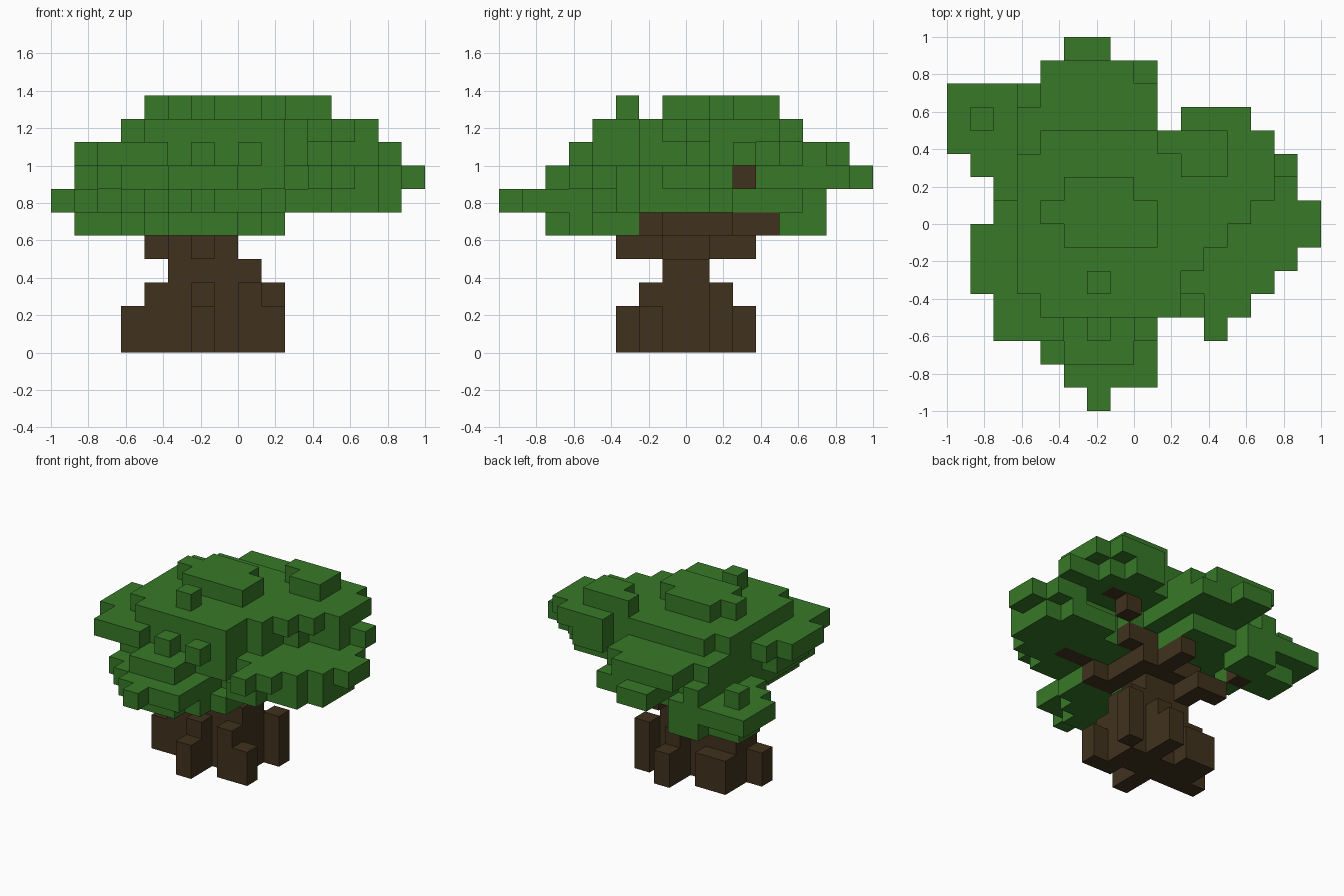
import bpy
import bmesh
from mathutils import Vector

UNIT = 0.125  # edge of one block

default = bpy.data.objects.get("Cube")
if default:
    bpy.data.objects.remove(default, do_unlink=True)


def make_material(name, rgb):
    material = bpy.data.materials.new(name)
    material.use_nodes = True
    colour = (*rgb, 1)
    material.diffuse_color = colour
    shader = material.node_tree.nodes["Principled BSDF"]
    shader.inputs["Base Color"].default_value = colour
    shader.inputs["Roughness"].default_value = 0.9
    return material


def fill(bottom, top, *rectangles):
    """Blocks of several (x0, x1, y0, y1) rectangles between two levels."""
    return {(x, y, z)
            for x0, x1, y0, y1 in rectangles
            for x in range(x0, x1)
            for y in range(y0, y1)
            for z in range(bottom, top)}


def build_blocks(name, cells, neighbours, material):
    """Outer skin of a set of blocks, with flat areas merged."""
    bm = bmesh.new()
    solid = cells | neighbours
    for cell in cells:
        centre = Vector(cell) + Vector((0.5, 0.5, 0.5))
        for axis in range(3):
            for side in (-1, 1):
                beside = list(cell)
                beside[axis] += side
                if tuple(beside) in solid:
                    continue
                normal, across, along = Vector(), Vector(), Vector()
                normal[axis] = side / 2
                across[(axis + 1) % 3] = side / 2
                along[(axis + 2) % 3] = 1 / 2
                middle = centre + normal
                corners = (middle - across - along, middle + across - along,
                           middle + across + along, middle - across + along)
                bm.faces.new([bm.verts.new(c * UNIT) for c in corners])
    bmesh.ops.remove_doubles(bm, verts=bm.verts[:], dist=UNIT / 100)
    bmesh.ops.dissolve_limit(bm, angle_limit=0.01,
                             verts=bm.verts[:], edges=bm.edges[:])
    mesh = bpy.data.meshes.new(name)
    bm.to_mesh(mesh)
    bm.free()
    mesh.materials.append(material)
    obj = bpy.data.objects.new(name, mesh)
    bpy.context.collection.objects.link(obj)
    return obj


bark = make_material("dark bark brown", (0.051, 0.032, 0.0125))
leaf = make_material("leaf green", (0.038, 0.19, 0.021))

# Trunk core and roots
trunk = fill(0, 4, (-3, 1, -1, 1))
trunk |= fill(0, 3, (-2, -1, -2, -1), (-4, -3, -1, 1), (1, 2, 1, 2),
              (0, 1, -2, -1), (-1, 0, 1, 2))
trunk |= fill(0, 2, (-2, -1, -3, -2), (-1, 0, 2, 3), (-5, -4, -1, 0),
              (1, 2, -2, -1), (-4, -2, 1, 2))

# Branches spreading under and into the crown
branches = fill(4, 5, (-3, 0, -1, 1), (-2, -1, -3, -1), (-3, -2, 1, 3), (-4, -3, 2, 3))
branches |= fill(5, 6, (-3, 1, -1, 2), (0, 2, -2, -1), (-1, 0, 2, 4), (-5, -4, 3, 4))
branches |= fill(6, 7, (0, 2, 1, 2), (2, 4, -2, -1))
branches |= fill(7, 8, (2, 3, 2, 3))
branches |= fill(8, 9, (3, 4, 2, 3))
wood = trunk | branches

# Broad upper slab with a stepped edge
crown = fill(8, 10, (-5, 2, -3, 3), (-4, 2, -4, 4), (2, 4, 4, 5), (2, 3, -2, 4))
crown |= fill(9, 10, (3, 4, -1, 4), (4, 5, 0, 4), (5, 6, 1, 4), (4, 5, 4, 5))
crown |= fill(8, 9, (3, 4, 0, 4), (4, 5, 1, 4), (5, 6, 1, 3))

# Raised caps on the very top
crown |= fill(10, 11, (-3, 0, -1, 2), (0, 1, -1, 1), (-4, -3, 0, 1),
              (-2, -1, -3, -2), (1, 4, 3, 4), (2, 4, 2, 4))

# Left ledge, back ledge and loose tufts around the slab
crown |= fill(8, 9, (-7, -5, -3, 0), (-6, -5, 0, 1), (-6, -3, -5, -3))
crown |= fill(8, 9, (-4, 0, 4, 7), (0, 1, 4, 6), (-5, -4, 3, 5))
tufts = ((-2, -5), (0, -5), (6, 2))
crown |= fill(8, 9, *[(x, x + 1, y, y + 1) for x, y in tufts])

# Middle tier: body, front shelf, back lobe, side wing
crown |= fill(7, 8, (-5, 1, -4, 4), (1, 2, -4, 2), (-6, -5, -3, 0), (-3, 0, -6, -4))
crown |= fill(7, 8, (-5, 1, 3, 5), (-3, 1, 5, 7), (-5, -4, 5, 6),
              (-3, -1, 7, 8), (-7, -6, 4, 5))
crown |= fill(7, 8, (2, 5, -3, 1), (3, 5, -4, -3), (5, 6, -3, 2), (6, 7, -2, 2),
              (7, 8, -1, 1), (3, 4, -5, -4))

# Lower tier: body, front tongue, back corner shelf, side wing
crown |= fill(6, 7, (-5, 1, -3, 2), (-5, -4, -5, -3), (-4, 1, -6, -3),
              (-3, 1, -7, -6), (-2, -1, -8, -7))
crown |= fill(6, 7, (-8, -5, 3, 6), (-7, -5, 2, 3), (-6, -5, 1, 2), (-5, 0, 2, 5),
              (-5, -3, 5, 6))
crown |= fill(6, 7, (1, 6, -3, 1), (3, 6, 1, 2), (6, 7, -2, 1), (2, 4, -4, -3))

# Hanging underside of the front and back lobes
crown |= fill(5, 6, (-4, 1, -5, -2), (1, 2, -4, -2), (-3, 0, -6, -5),
              (-7, -4, 3, 5), (-5, -3, 4, 6), (-5, -4, 2, 3))
crown -= wood

build_blocks("trunk_and_branches", wood, crown, bark)
build_blocks("leaf_crown", crown, wood, leaf)
